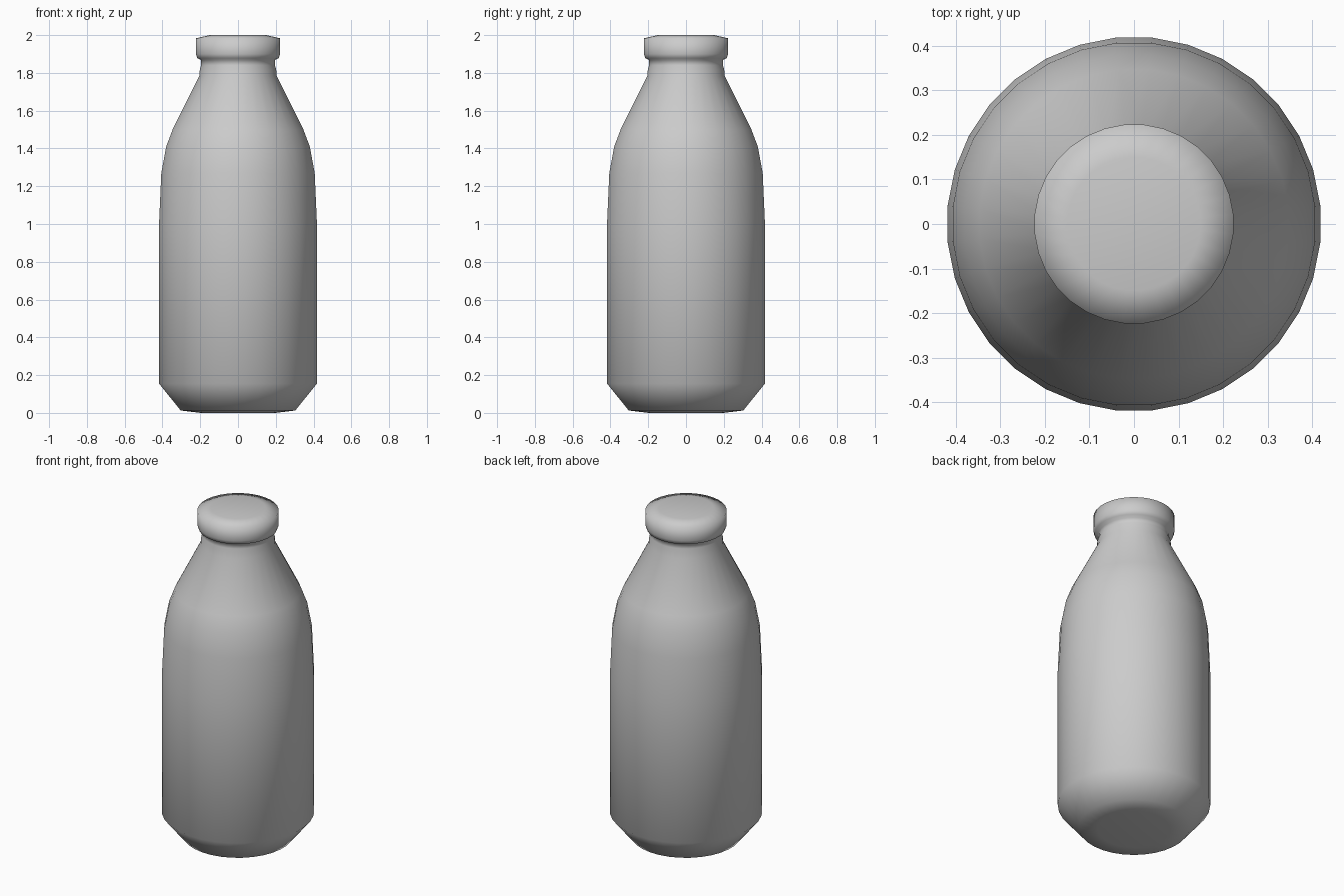
import bpy
import bmesh
from math import cos, sin, pi

SIDES = 32

default = bpy.data.objects.get("Cube")
if default:
    bpy.data.objects.remove(default, do_unlink=True)

# Plain grey material
grey = bpy.data.materials.new("plain grey")
grey.use_nodes = True
colour = (0.6, 0.6, 0.6, 1)
grey.diffuse_color = colour
grey.node_tree.nodes["Principled BSDF"].inputs["Base Color"].default_value = colour


def lathe(name, profile):
    """Spin a (radius, height) profile, bottom to top, into a closed smooth solid."""
    bm = bmesh.new()
    rings = []
    for r, z in profile:
        angles = [2 * pi * (i + 0.5) / SIDES for i in range(SIDES)]
        rings.append([bm.verts.new((r * cos(a), r * sin(a), z)) for a in angles])
    for low, high in zip(rings, rings[1:]):
        for i in range(SIDES):
            j = (i + 1) % SIDES
            bm.faces.new((low[i], low[j], high[j], high[i]))
    bm.faces.new(rings[0][::-1])
    bm.faces.new(rings[-1])
    for face in bm.faces:
        face.smooth = True
    mesh = bpy.data.meshes.new(name)
    bm.to_mesh(mesh)
    bm.free()
    mesh.materials.append(grey)
    obj = bpy.data.objects.new(name, mesh)
    bpy.context.collection.objects.link(obj)
    return obj


# Bottle: chamfered base, straight body, sloping shoulder, beaded neck and rim
lathe("bottle", [
    (0.2, 0), (0.305, 0.013), (0.42, 0.155), (0.42, 1.0),
    (0.408, 1.27), (0.382, 1.41), (0.348, 1.5), (0.205, 1.785),
    (0.203, 1.82), (0.196, 1.84), (0.196, 1.868), (0.217, 1.878),
    (0.224, 1.9), (0.224, 1.983), (0.15, 2.0),
])
